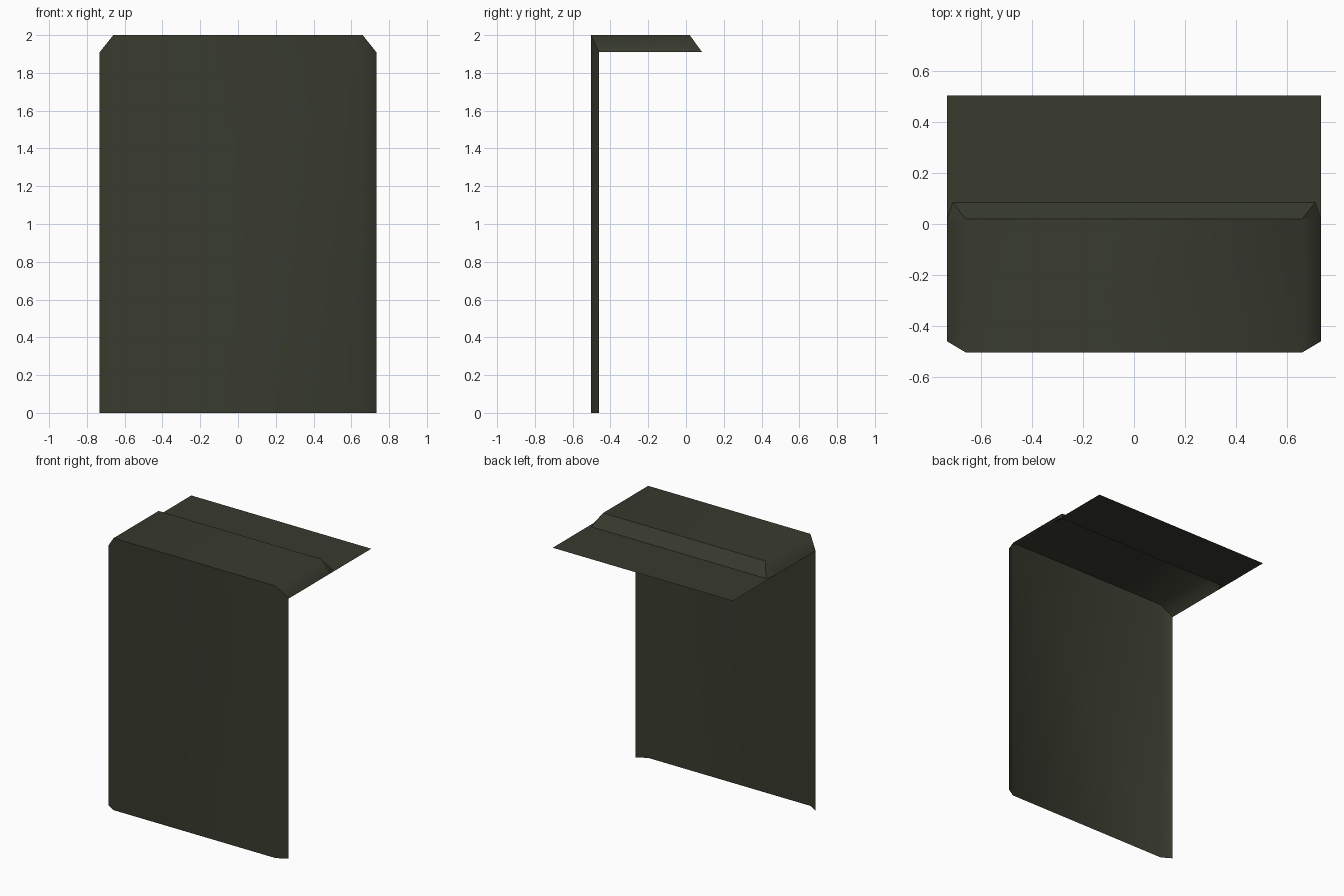
import bpy

if "Cube" in bpy.data.objects:
    bpy.data.objects.remove(bpy.data.objects["Cube"])

olive = bpy.data.materials.new("dark olive")
olive.diffuse_color = (0.040, 0.044, 0.028, 1)
olive.use_nodes = True
olive.node_tree.nodes["Principled BSDF"].inputs["Base Color"].default_value = olive.diffuse_color

# Key half-widths (inner flat / outer rim) and levels
XI, XO, XF = 0.66, 0.732, 0.71
Y_FRONT, Y_RIM, Y_CREST, Y_FOOT, Y_BACK = -0.503, -0.46, 0.02, 0.085, 0.503
Z_TOP, Z_RIM = 2.0, 1.91


def mirrored(points):
    """Extend right-half points (outside to inside) to the left side."""
    return [(x, y, z) for x, y, z in points] + [(-x, y, z) for x, y, z in reversed(points)]


def sheet(name, edge_a, edge_b, smooth):
    """Open surface bridging two edges with matching point counts."""
    a, b = mirrored(edge_a), mirrored(edge_b)
    n = len(a)
    faces = [(i, i + n, i + n + 1, i + 1) for i in range(n - 1)]
    mesh = bpy.data.meshes.new(name)
    mesh.from_pydata(a + b, [], faces)
    mesh.validate()
    for p in mesh.polygons:
        p.use_smooth = smooth
    mesh.materials.append(olive)
    obj = bpy.data.objects.new(name, mesh)
    bpy.context.collection.objects.link(obj)
    return obj


# Outlines shared between neighbouring panels
base = [(XO, Y_RIM, 0), (XI, Y_FRONT, 0)]
mitre = [(XO, Y_RIM, Z_RIM), (XI, Y_FRONT, Z_TOP)]
crest = [(XO, Y_CREST, Z_RIM), (XI, Y_CREST, Z_TOP)]

# Upright panel and top panel with bevelled sides
sheet("front_panel", mitre, base, True)
sheet("top_panel", crest, mitre, True)

# Sloping step behind the top panel, with its two small corner facets
step = bpy.data.meshes.new("rear_step")
verts = mirrored(crest) + mirrored([(XF, Y_FOOT, Z_RIM)])
step.from_pydata(verts, [], [(1, 2, 5, 4), (0, 1, 4), (2, 3, 5)])
step.materials.append(olive)
bpy.context.collection.objects.link(bpy.data.objects.new("rear_step", step))

# Flat ledge at the back
sheet("rear_ledge",
      [(XO, Y_BACK, Z_RIM), (XF, Y_BACK, Z_RIM)],
      [(XO, Y_CREST, Z_RIM), (XF, Y_FOOT, Z_RIM)], False)
